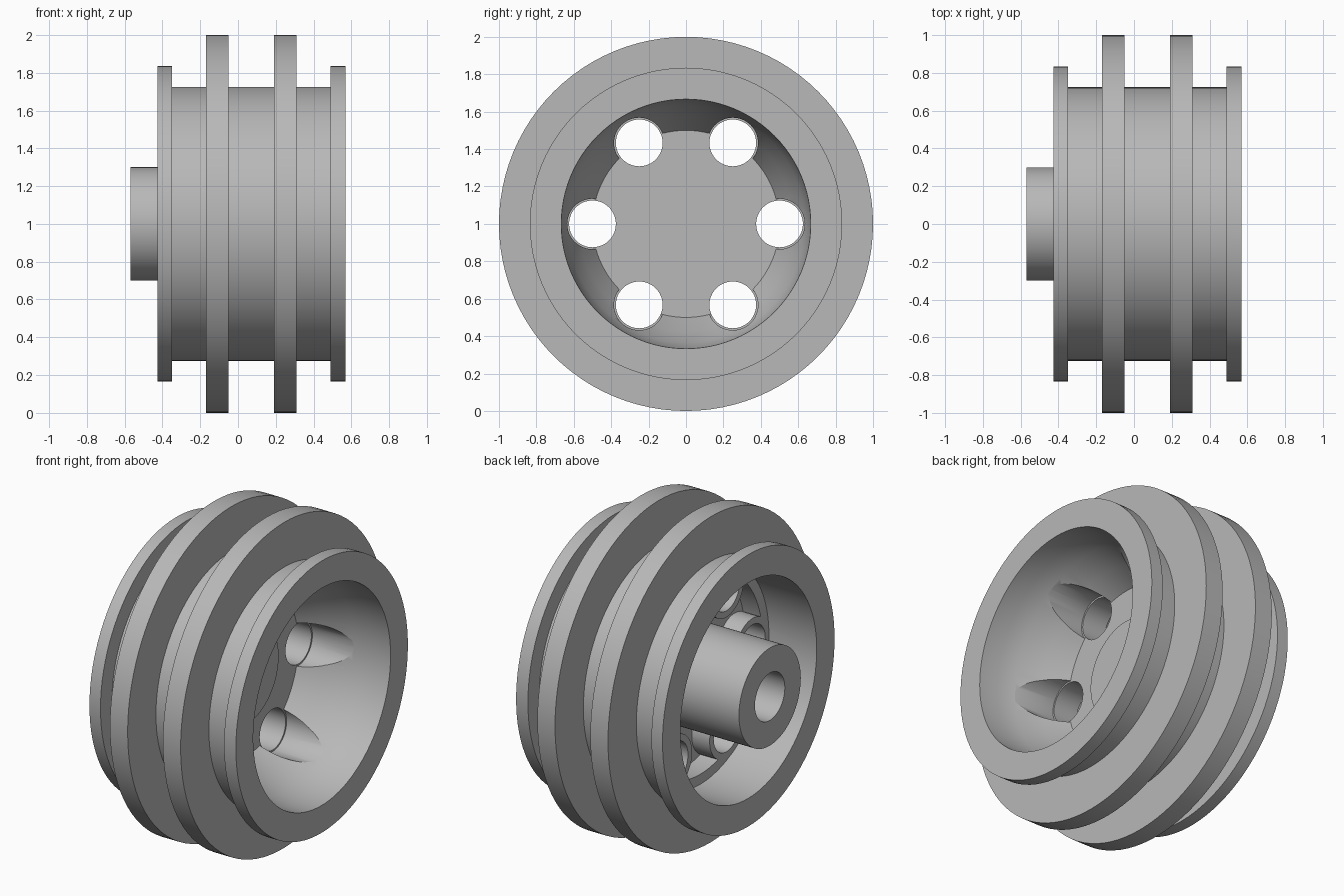
import bpy, bmesh
from math import pi, radians
from mathutils import Matrix, Vector

old = bpy.data.objects.get("Cube")
if old:
    bpy.data.objects.remove(old, do_unlink=True)

grey = bpy.data.materials.new("light grey plastic")
grey.use_nodes = True
GREY = (0.48, 0.48, 0.48, 1)
grey.diffuse_color = GREY
grey.node_tree.nodes["Principled BSDF"].inputs["Base Color"].default_value = GREY


def finish(bm, name):
    bmesh.ops.recalc_face_normals(bm, faces=bm.faces)
    mesh = bpy.data.meshes.new(name)
    bm.to_mesh(mesh)
    bm.free()
    mesh.materials.append(grey)
    obj = bpy.data.objects.new(name, mesh)
    bpy.context.collection.objects.link(obj)
    return obj


def lathe(name, profile, steps=96):
    """Spin (x, radius) points about the axle line."""
    bm = bmesh.new()
    verts = [bm.verts.new((x, 0, 1 + r)) for x, r in profile]
    edges = [bm.edges.new(p) for p in zip(verts, verts[1:])]
    bmesh.ops.spin(bm, geom=verts + edges, cent=(0, 0, 1), axis=(1, 0, 0),
                   angle=2 * pi, steps=steps)
    bmesh.ops.remove_doubles(bm, verts=bm.verts, dist=0.0005)
    return finish(bm, name)


def rod_ring(name, radius, x0, x1):
    """Six rods parallel to the axle, evenly spaced around it."""
    bm = bmesh.new()
    for i in range(6):
        place = (Matrix.Translation((0, 0, 1)) @ Matrix.Rotation(i * pi / 3, 4, 'X')
                 @ Matrix.Translation(((x0 + x1) / 2, 0.5, 0))
                 @ Matrix.Rotation(pi / 2, 4, 'Y'))
        bmesh.ops.create_cone(bm, cap_ends=True, segments=48, radius1=radius,
                              radius2=radius, depth=x1 - x0, matrix=place)
    obj = finish(bm, name)
    obj.hide_render = True
    return obj


def combine(target, tool, operation):
    mod = target.modifiers.new(tool.name, 'BOOLEAN')
    mod.operation, mod.solver, mod.object = operation, 'EXACT', tool
    bpy.context.view_layer.objects.active = target
    bpy.ops.object.modifier_apply(modifier=mod.name)
    bpy.data.objects.remove(tool, do_unlink=True)


# Outline: bore, hub, rear recess, ribbed tread, front bowl
BODY, LIP, RIB = 0.725, 0.835, 1.0
bore_and_hub = [(0, 0), (0, 0.145), (-0.57, 0.145), (-0.57, 0.3), (0.02, 0.3)]
rear_recess = [(0.02, 0.6), (-0.1, 0.6), (-0.1, 0.662), (-0.425, 0.662)]
tread = []
for x0, x1, r in ((-0.425, -0.35, LIP), (-0.17, -0.05, RIB),
                  (0.19, 0.31, RIB), (0.49, 0.57, LIP)):
    tread += [(x0, BODY), (x0, r), (x1, r), (x1, BODY)]
tread = tread[1:-1]
bowl = [(0.57, 0.667), (0.45, 0.66), (0.34, 0.635), (0.2, 0.575), (0.06, 0.5),
        (0.06, 0.3), (0.066, 0.3), (0.066, 0)]

wheel = lathe("wheel_rim", bore_and_hub + rear_recess + tread + bowl)

# Tubes around the holes, then the holes and their clearance in the bowl
combine(wheel, rod_ring("hole_tubes", 0.165, -0.101, 0.04), 'UNION')
combine(wheel, rod_ring("bowl_clearance", 0.135, 0.061, 0.6), 'DIFFERENCE')
combine(wheel, rod_ring("through_holes", 0.125, -0.3, 0.2), 'DIFFERENCE')

# Smooth round surfaces, crisp edges
bpy.ops.object.select_all(action='DESELECT')
wheel.select_set(True)
bpy.context.view_layer.objects.active = wheel
bpy.ops.object.shade_smooth_by_angle(angle=radians(30))
